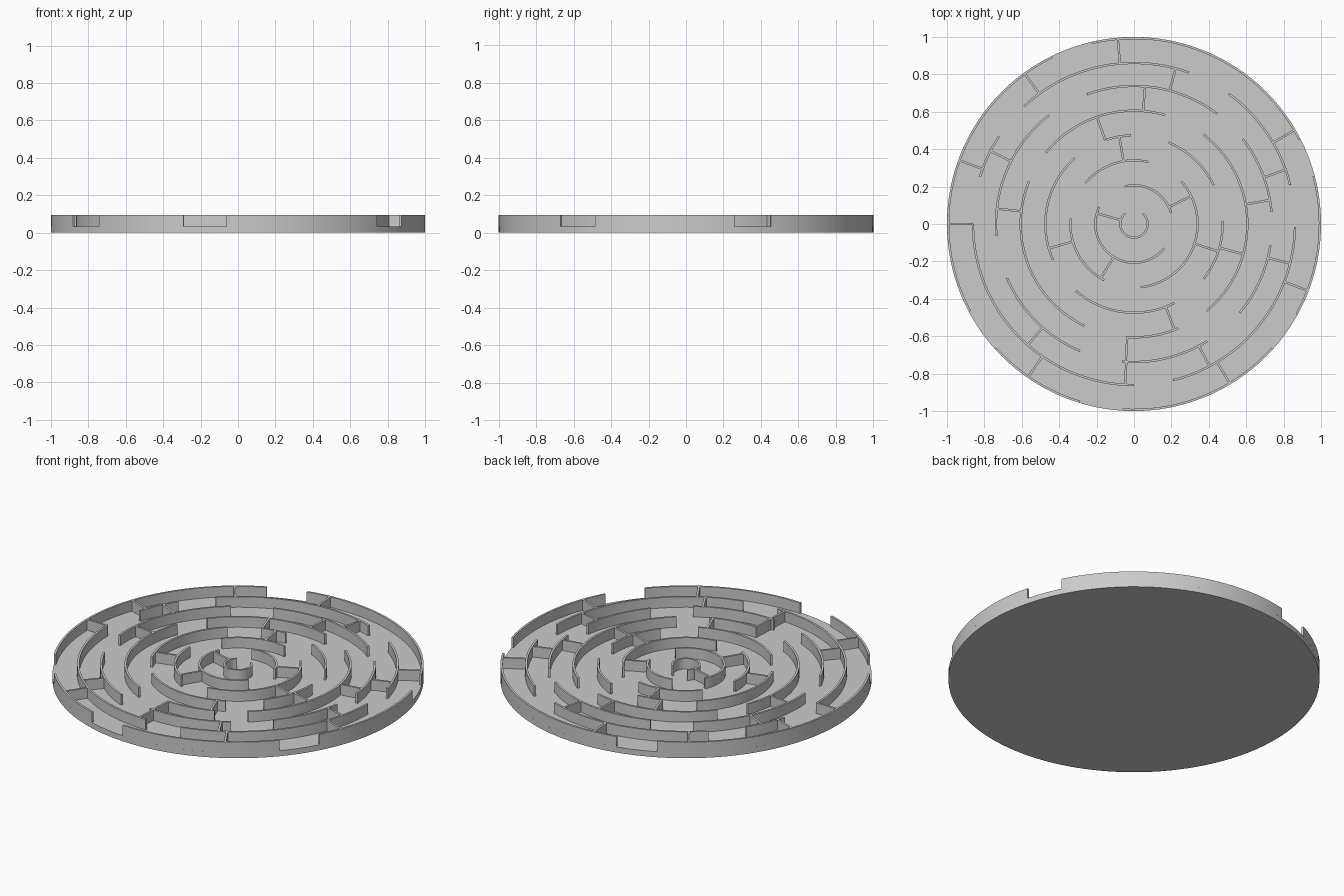
import bpy, bmesh
from math import radians, cos, sin, ceil

cube = bpy.data.objects.get("Cube")
if cube:
    bpy.data.objects.remove(cube, do_unlink=True)

FLOOR, TOP, THICK = 0.033, 0.095, 0.012
RINGS = [0.073, 0.207, 0.34, 0.474, 0.606, 0.738, 0.861, 0.994]

grey = bpy.data.materials.new("light_grey")
grey.use_nodes = True
colour = (0.6, 0.6, 0.6, 1)
grey.diffuse_color = colour
grey.node_tree.nodes["Principled BSDF"].inputs["Base Color"].default_value = colour


def finish(name, bm):
    bmesh.ops.recalc_face_normals(bm, faces=bm.faces)
    mesh = bpy.data.meshes.new(name)
    bm.to_mesh(mesh)
    bm.free()
    mesh.materials.append(grey)
    obj = bpy.data.objects.new(name, mesh)
    bpy.context.collection.objects.link(obj)
    bpy.ops.object.select_all(action='DESELECT')
    obj.select_set(True)
    bpy.context.view_layer.objects.active = obj
    bpy.ops.object.shade_smooth_by_angle(angle=radians(30))


def add_arc(bm, radius, start, end):
    """Sweep a rectangular wall section around the centre."""
    steps = max(2, ceil((end - start) / 3))
    inner, outer = radius - THICK / 2, radius + THICK / 2
    section = [(inner, FLOOR), (outer, FLOOR), (outer, TOP), (inner, TOP)]
    loops = []
    for i in range(steps + 1):
        a = radians(start + (end - start) * i / steps)
        loops.append([bm.verts.new((r * cos(a), r * sin(a), z)) for r, z in section])
    for p, q in zip(loops, loops[1:]):
        for k in range(4):
            n = (k + 1) % 4
            bm.faces.new((p[k], p[n], q[n], q[k]))
    bm.faces.new(loops[0])
    bm.faces.new(loops[-1])


def add_spoke(bm, r0, r1, angle):
    """Straight radial wall between two rings."""
    a = radians(angle)
    d, s = (cos(a), sin(a)), (-sin(a) * THICK / 2, cos(a) * THICK / 2)
    corners = [(r * d[0] + k * s[0], r * d[1] + k * s[1])
               for r, k in ((r0, -1), (r1, -1), (r1, 1), (r0, 1))]
    low = [bm.verts.new((x, y, FLOOR)) for x, y in corners]
    high = [bm.verts.new((x, y, TOP)) for x, y in corners]
    bm.faces.new(low)
    bm.faces.new(high)
    for k in range(4):
        n = (k + 1) % 4
        bm.faces.new((low[k], low[n], high[n], high[k]))


# Round floor
bm = bmesh.new()
bmesh.ops.create_cone(bm, cap_ends=True, segments=120, radius1=1, radius2=1, depth=FLOOR)
bmesh.ops.translate(bm, verts=bm.verts, vec=(0, 0, FLOOR / 2))
finish("floor_disc", bm)

# Curved walls, start and end angle of each, from the centre ring outwards
ARCS = [
    [(130, 410)],
    [(17, 104), (154, 321)],
    [(77, 140), (175, 242), (-84, 42)],
    [(92, 108), (132, 204), (26, 67), (-38, 2), (229, 297)],
    [(74, 141), (-50, 52), (266, 293), (158, 244)],
    [(128, 185), (53, 110), (5, 38), (-40, -9), (265, 302), (203, 247)],
    [(70, 133), (14, 54), (-76, -1), (180, 270), (147, 163)],
    [(27, 103), (116, 208), (222, 253), (266.5, 318), (331, 375)],
]
for i, (radius, spans) in enumerate(zip(RINGS, ARCS)):
    bm = bmesh.new()
    for start, end in spans:
        add_arc(bm, radius, start, end)
    finish(f"ring_wall_{i + 1}", bm)

# Radial walls, angles between each pair of neighbouring rings
SPOKES = [
    [164],
    [26, 238.5],
    [99.5, -18, 196],
    [109, -15.5, -69],
    [85.4, 10, 173.6, 266.6],
    [228.7, 266.8, 153, 19.7, -14.2, -62, 75],
    [95, 126, 160, 180, 235.3, -59, -21, 30.3],
]
for i, angles in enumerate(SPOKES):
    bm = bmesh.new()
    for angle in angles:
        add_spoke(bm, RINGS[i], RINGS[i + 1], angle)
    finish(f"radial_walls_{i + 1}", bm)
